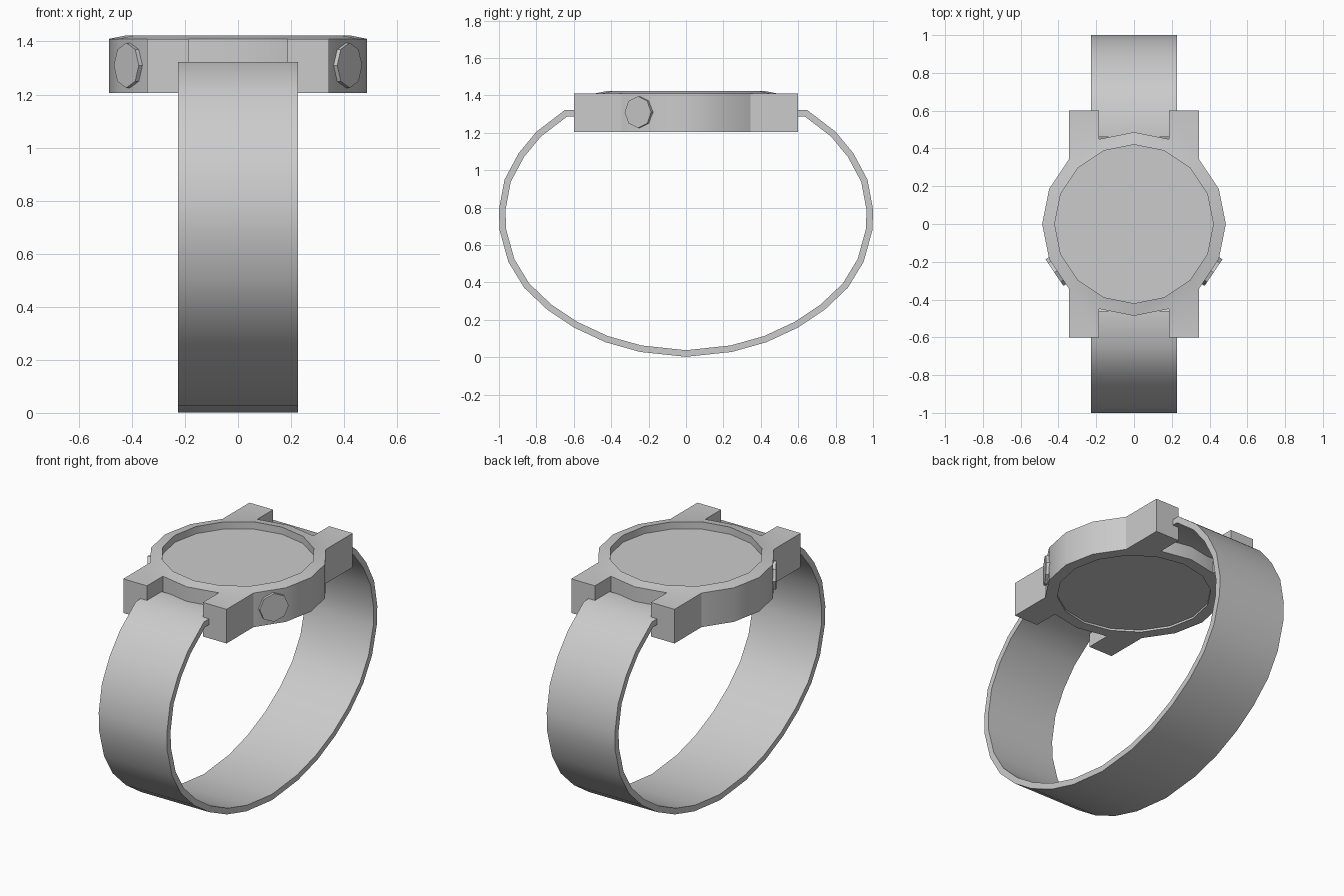
import bpy, bmesh, math
from mathutils import Vector, Matrix

if "Cube" in bpy.data.objects:
    bpy.data.objects.remove(bpy.data.objects["Cube"])


def finish(bm, name, angle=30):
    bmesh.ops.recalc_face_normals(bm, faces=bm.faces[:])
    me = bpy.data.meshes.new(name)
    bm.to_mesh(me)
    bm.free()
    me.shade_smooth()
    me.set_sharp_from_angle(angle=math.radians(angle))
    ob = bpy.data.objects.new(name, me)
    bpy.context.collection.objects.link(ob)
    return ob


# Watch case: 16-sided turned profile with recessed dial and back plate
SIDES, R, RIM = 16, 0.486, 0.42
profile = [(RIM, 1.217), (RIM, 1.205), (R, 1.205), (R, 1.41), (RIM, 1.423), (RIM, 1.38)]
bm = bmesh.new()
rings = []
for r, z in profile:
    rings.append([bm.verts.new((r * math.cos(i * math.tau / SIDES),
                                r * math.sin(i * math.tau / SIDES), z)) for i in range(SIDES)])
lug_faces = []
for k in range(len(rings) - 1):
    for i in range(SIDES):
        j = (i + 1) % SIDES
        f = bm.faces.new((rings[k][i], rings[k][j], rings[k + 1][j], rings[k + 1][i]))
        if k == 2 and i in (2, 5, 10, 13):
            lug_faces.append(f)
bm.faces.new(rings[0])
bm.faces.new(rings[-1])
# Lugs pulled out of four side faces
for f in bmesh.ops.extrude_discrete_faces(bm, faces=lug_faces)["faces"]:
    for v in f.verts:
        v.co.y = math.copysign(0.6, v.co.y)
finish(bm, "watch_case")

# Strap: closed-thickness loop, half profile mirrored in y
half = [(0.0, 0.002), (0.245, 0.028), (0.43, 0.08), (0.598, 0.158), (0.743, 0.255),
        (0.866, 0.372), (0.95, 0.51), (0.997, 0.68), (1.0, 0.79), (0.97, 0.95),
        (0.895, 1.09), (0.80, 1.205), (0.647, 1.322), (0.46, 1.322)]
outer = [Vector((-y, z)) for y, z in reversed(half[1:])] + [Vector(p) for p in half]
THICK = 0.035
inner = []
for i, p in enumerate(outer):
    a = (p - outer[i - 1]).normalized() if i else None
    b = (outer[i + 1] - p).normalized() if i < len(outer) - 1 else None
    a, b = a or b, b or a
    na, nb = Vector((-a.y, a.x)), Vector((-b.y, b.x))
    n = (na + nb).normalized()
    inner.append(p + n * THICK / n.dot(na))
bm = bmesh.new()
W = 0.227
cols = [[bm.verts.new((x, p.x, p.y)) for x, p in ((-W, o), (W, o), (W, q), (-W, q))]
        for o, q in zip(outer, inner)]
for c, d in zip(cols, cols[1:]):
    for i in range(4):
        j = (i + 1) % 4
        bm.faces.new((c[i], c[j], d[j], d[i]))
bm.faces.new(cols[0])
bm.faces.new(cols[-1])
bm.verts.index_update()
finish(bm, "strap", 45)

# Side buttons: eight-sided discs on the front diagonal faces
for side, label in ((1, "right"), (-1, "left")):
    t = math.radians(33.75)
    n = Vector((side * math.cos(t), -math.sin(t), 0))
    tangent = Vector((side * math.sin(t), math.cos(t), 0))
    centre = n * 0.476 + tangent * 0.02 + Vector((0, 0, 1.31))
    rot = Matrix((tangent, Vector((0, 0, 1)), n)).transposed().to_4x4()
    bm = bmesh.new()
    bmesh.ops.create_cone(bm, cap_ends=True, segments=8, radius1=0.085, radius2=0.085,
                          depth=0.034, matrix=Matrix.Translation(centre) @ rot)
    finish(bm, "button_" + label)
